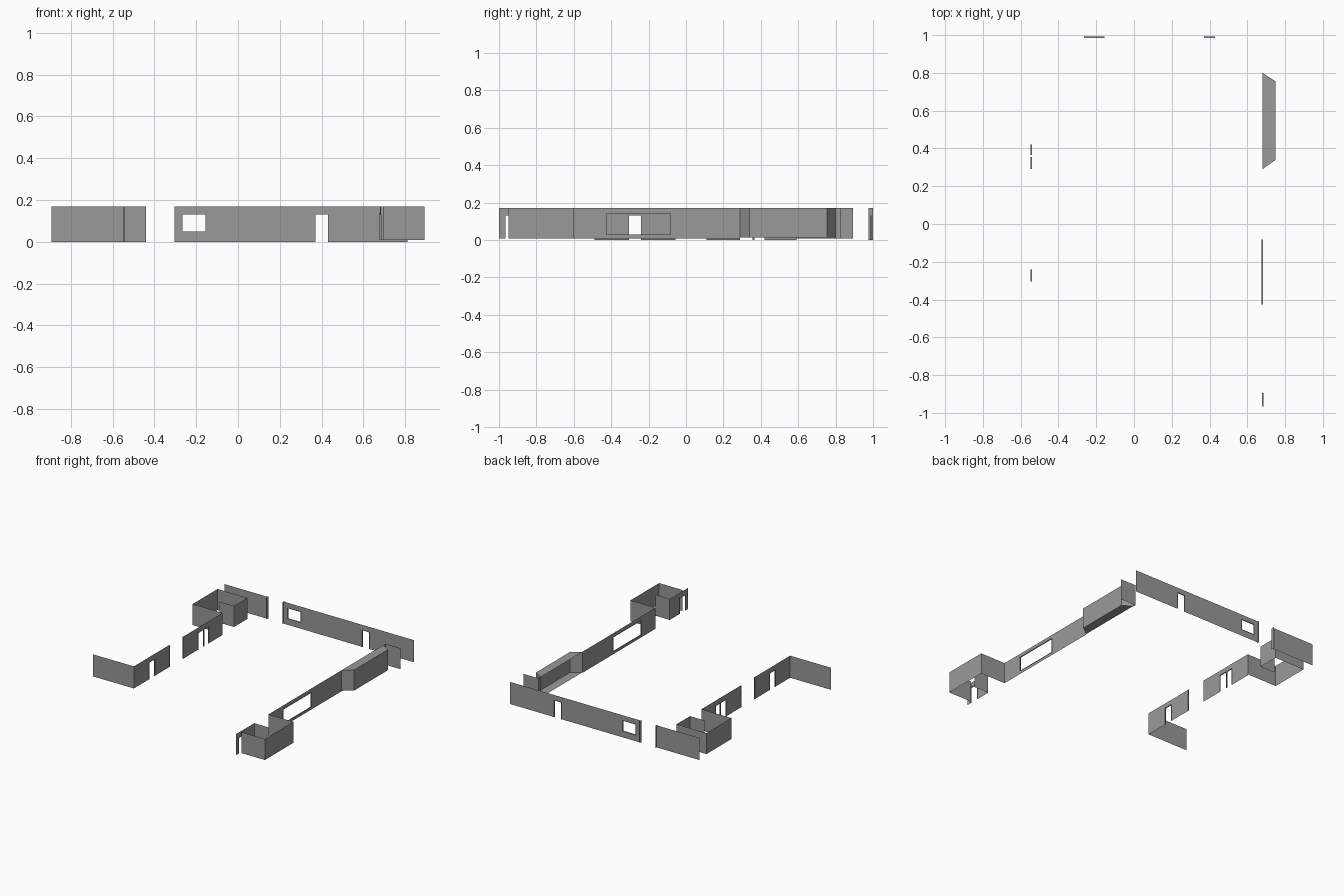
import bpy, bmesh

if "Cube" in bpy.data.objects:
    bpy.data.objects.remove(bpy.data.objects["Cube"])

TOP = 0.17
DOOR = 0.13
RAISED = 0.008   # bottom of the right side and closet walls

# Dark grey plaster
grey = bpy.data.materials.new("dark_grey")
grey.diffuse_color = (0.32, 0.32, 0.32, 1.0)
grey.use_nodes = True
grey.node_tree.nodes["Principled BSDF"].inputs["Base Color"].default_value = grey.diffuse_color


def make(name, faces):
    """Build one mesh object from a list of polygons."""
    bm = bmesh.new()
    for f in faces:
        bm.faces.new([bm.verts.new(p) for p in f])
    bmesh.ops.remove_doubles(bm, verts=bm.verts, dist=1e-4)
    me = bpy.data.meshes.new(name)
    bm.to_mesh(me)
    bm.free()
    me.materials.append(grey)
    ob = bpy.data.objects.new(name, me)
    bpy.context.collection.objects.link(ob)
    return ob


def straight_wall(name, axis, at, u0, u1, z0, openings=(), reveal=0.004, ends=()):
    """Sheet wall along 'x' or 'y'; openings are (from, to, bottom, top) with thin reveals.
    ends is a list of (position, half width) for jamb strips at free ends."""
    def pt(u, z, d=0.0):
        return (u, at + d, z) if axis == 'x' else (at + d, u, z)

    def panel(a, b, lo, hi):
        if b - a > 1e-5 and hi - lo > 1e-5:
            faces.append([pt(a, lo), pt(b, lo), pt(b, hi), pt(a, hi)])

    def strip(a, za, b, zb, r):
        faces.append([pt(a, za, -r), pt(b, zb, -r), pt(b, zb, r), pt(a, za, r)])

    faces, u = [], u0
    for a, b, lo, hi in sorted(openings):
        panel(u, a, z0, TOP)
        panel(a, b, z0, lo)
        panel(a, b, hi, TOP)
        if hi < TOP:
            strip(a, hi, b, hi, reveal)
            strip(a, lo, a, hi, reveal)
            strip(b, lo, b, hi, reveal)
        if lo > z0 + 0.015:
            strip(a, lo, b, lo, reveal)
        u = b
    panel(u, u1, z0, TOP)
    for e, r in ends:
        strip(e, z0, e, TOP, r)
    return make(name, faces)


def folded_wall(name, path, z0):
    """Sheet wall following a plan outline."""
    return make(name, [[(*a, z0), (*b, z0), (*b, TOP), (*a, TOP)]
                       for a, b in zip(path, path[1:])])


# Back wall, split by an entrance gap
straight_wall("back_wall_left", 'x', 0.988, -0.805, -0.44, 0.0, ends=[(-0.44, 0.012)])
straight_wall("back_wall_right", 'x', 0.988, -0.305, 0.81, 0.0,
              [(-0.265, -0.155, 0.05, DOOR), (0.37, 0.43, 0.0, DOOR)],
              ends=[(-0.305, 0.012)])

# Left side wall with doors, split by a gap
straight_wall("left_wall_front", 'y', -0.545, -0.49, -0.055, 0.0,
              [(-0.305, -0.24, 0.0, DOOR)], ends=[(-0.055, 0.004)])
straight_wall("left_wall_back", 'y', -0.545, 0.11, 0.59, 0.0,
              [(0.29, 0.355, 0.0, DOOR), (0.365, 0.42, 0.0, DOOR)],
              ends=[(0.11, 0.004)])
folded_wall("left_front_return", [(-0.545, -0.49), (-0.893, -0.49)], 0.0)

# Left closet
folded_wall("left_closet", [(-0.545, 0.59), (-0.80, 0.59), (-0.80, 0.893),
                            (-0.545, 0.893), (-0.545, 0.73), (-0.67, 0.73)], RAISED)

# Right side wall with a wide window and the bay opening
straight_wall("right_wall", 'y', 0.68, -0.60, 0.825, RAISED,
              [(-0.425, -0.082, 0.03, 0.14), (0.29, 0.80, RAISED, TOP)])
folded_wall("right_back_return", [(0.68, 0.825), (0.81, 0.825)], RAISED)

# Right closet and its doorway
folded_wall("right_closet", [(0.68, -0.60), (0.893, -0.60), (0.893, -0.948),
                             (0.695, -0.948)], RAISED)
straight_wall("closet_door_wall", 'y', 0.682, -1.0, -0.776, RAISED,
              [(-0.965, -0.895, RAISED, DOOR)])
folded_wall("closet_partition", [(0.682, -0.776), (0.805, -0.776)], RAISED)

# Bay: three outer sides with floor and cover
bay = [(0.68, 0.29), (0.75, 0.34), (0.75, 0.755), (0.68, 0.80)]
folded_wall("bay_sides", bay, 0.012)
for part, z in (("bay_floor", 0.012), ("bay_cover", TOP)):
    make(part, [[(x, y, z) for x, y in bay]])
